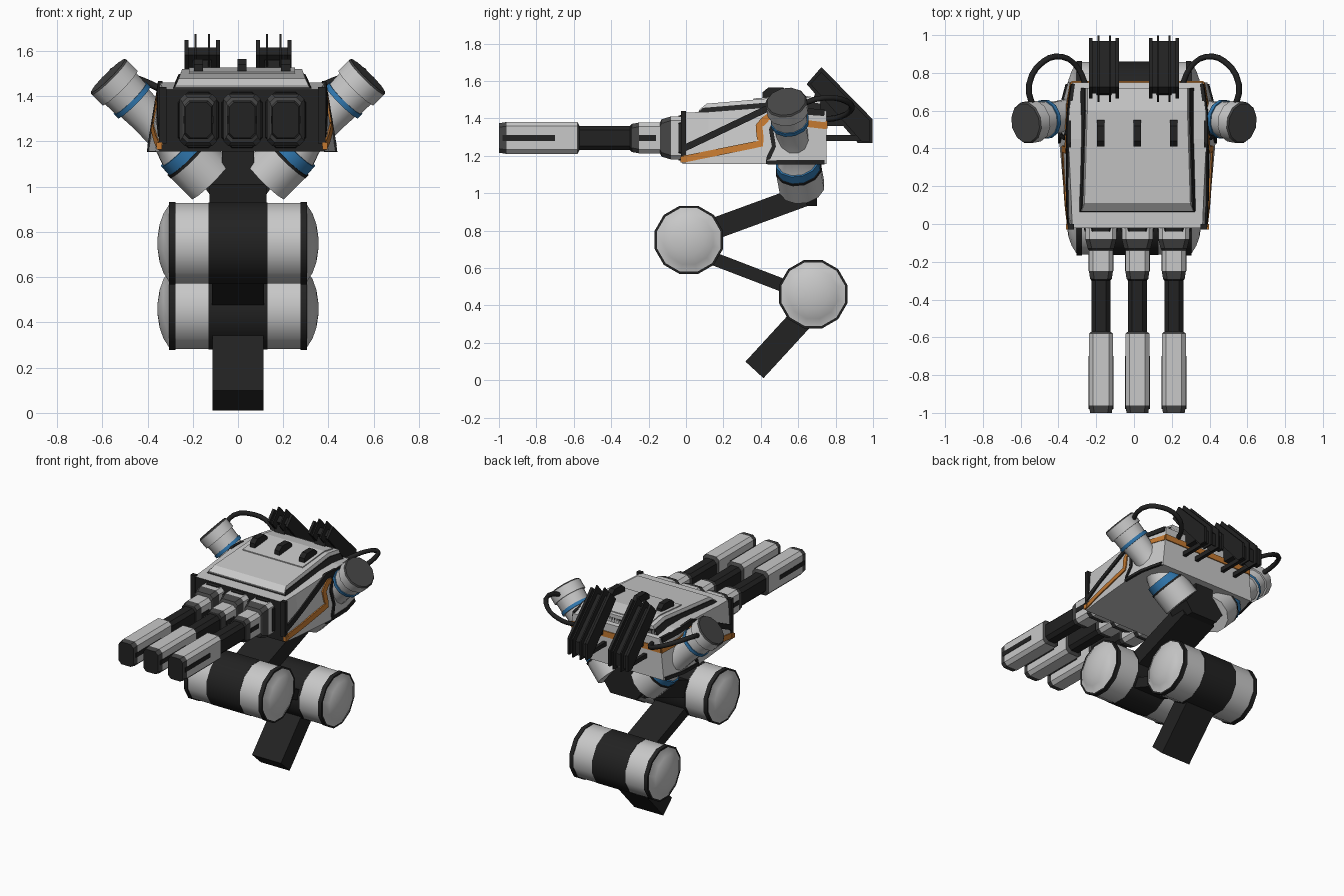
import bpy, bmesh, math
from mathutils import Vector

if "Cube" in bpy.data.objects:
    bpy.data.objects.remove(bpy.data.objects["Cube"])

def material(name, r, g, b):
    m = bpy.data.materials.new(name)
    m.diffuse_color = (r, g, b, 1)
    m.use_nodes = True
    m.node_tree.nodes["Principled BSDF"].inputs["Base Color"].default_value = m.diffuse_color
    return m

LIGHT = material("light grey", 0.58, 0.58, 0.58)
BLACK = material("black", 0.016, 0.016, 0.016)
DARK = material("dark grey", 0.06, 0.06, 0.06)
BLUE = material("blue", 0.03, 0.19, 0.44)
ORANGE = material("orange", 0.55, 0.19, 0.03)
CX = 0.018  # centre line of the gun body

def finish(name, bm, mats, smooth=False):
    bmesh.ops.recalc_face_normals(bm, faces=bm.faces)
    me = bpy.data.meshes.new(name)
    bm.to_mesh(me)
    bm.free()
    for m in mats:
        me.materials.append(m)
    ob = bpy.data.objects.new(name, me)
    bpy.context.collection.objects.link(ob)
    if smooth:
        bpy.ops.object.select_all(action='DESELECT')
        ob.select_set(True)
        bpy.context.view_layer.objects.active = ob
        bpy.ops.object.shade_smooth_by_angle(angle=math.radians(35))
    return ob

def loft(name, rings, mats, seg=None, caps=(0, 0), smooth=False):
    """Skin a list of point rings; seg gives the material index per segment."""
    bm = bmesh.new()
    vs = [[bm.verts.new(p) for p in r] for r in rings]
    n = len(rings[0])
    for k in range(len(vs) - 1):
        for i in range(n):
            j = (i + 1) % n
            f = bm.faces.new((vs[k][i], vs[k][j], vs[k + 1][j], vs[k + 1][i]))
            f.material_index = seg[k] if seg else 0
    for ring, c in ((vs[0], caps[0]), (vs[-1], caps[1])):
        bm.faces.new(ring).material_index = c
    return finish(name, bm, mats, smooth)

def prism(name, pts, x0, x1, mat):
    """Side profile (y, z) extruded along x."""
    return loft(name, [[(x, y, z) for y, z in pts] for x in (x0, x1)], [mat])

def box(name, x, y, z, mat):
    return prism(name, [(y[0], z[0]), (y[1], z[0]), (y[1], z[1]), (y[0], z[1])], x[0], x[1], mat)

def link(name, a, b, thick, half, mat=BLACK):
    """Flat bar between two (y, z) points."""
    a, b = Vector(a), Vector(b)
    d = (b - a).normalized()
    n = Vector((-d.y, d.x)) * thick / 2
    return prism(name, [a + n, b + n, b - n, a - n], -half, half, mat)

def turned(name, a, b, profile, mats, seg, caps, n=12):
    """Turned part along a-b; profile is (distance, radius)."""
    a, b = Vector(a), Vector(b)
    d = (b - a).normalized()
    u = d.cross(Vector((0, 1, 0))).normalized()
    v = d.cross(u)
    ang = [2 * math.pi * (i + 0.5) / n for i in range(n)]
    rings = [[a + d * t + (u * math.cos(q) + v * math.sin(q)) * r for q in ang] for t, r in profile]
    return loft(name, rings, mats, seg, caps, smooth=True)

# ---- leg: two knee drums, links and foot bar
half = [(-.355, .03), (-.347, .085), (-.33, .135), (-.305, .176), (-.305, .189), (-.276, .189),
        (-.276, .184), (-.13, .184), (-.13, .186)]
prof = half + [(-t, r) for t, r in reversed(half)]
hs = [0, 0, 0, 1, 1, 1, 0, 1]
seg = hs + [1] + hs[::-1]
for nm, y, z in (("upper_knee", .015, .75), ("lower_knee", .68, .46)):
    turned(nm, (0, y, z), (1, y, z), prof, [LIGHT, BLACK], seg, (0, 0))
link("upper_link", (.015, .76), (.63, .985), .115, .125)
link("middle_link", (.015, .70), (.68, .445), .07, .115)
link("foot_bar", (.366, .055), (.66, .375), .131, .113)
loft("shoulder_hub", [[(sx * w, sy, z) for sx, sy in ((-1, .53), (1, .53), (1, .70), (-1, .70))]
     for z, w in ((.93, .10), (1.0, .15), (1.10, .07), (1.16, .07))], [BLACK])

# ---- V-shaped arms with end drums, and cables
arm = [(0, .105), (.008, .112), (.075, .112), (.075, .101), (.142, .098), (.142, .104), (.165, .104),
       (.165, .09), (.25, .085), (.40, .088), (.455, .108), (.455, .118), (.505, .120), (.505, .126),
       (.518, .126), (.518, .124), (.652, .124)]
arm_seg = [2, 0, 0, 0, 3, 3, 0, 0, 0, 0, 3, 3, 1, 1, 0, 0]
for s, side in ((-1, "left"), (1, "right")):
    turned(side + "_arm", (s * .575, .535, 1.49), (s * .12, .62, 1.03), arm,
           [LIGHT, BLACK, DARK, BLUE], arm_seg, (2, 0))
    cu = bpy.data.curves.new(side + "_cable", 'CURVE')
    cu.dimensions = '3D'
    cu.bevel_depth = .016
    cu.bevel_resolution = 1
    cu.resolution_u = 3
    path = [(.53, .60, 1.47), (.555, .74, 1.51), (.48, .86, 1.49), (.38, .885, 1.45),
            (.30, .83, 1.41), (.25, .72, 1.39)]
    sp = cu.splines.new('BEZIER')
    sp.bezier_points.add(len(path) - 1)
    for bp, (x, y, z) in zip(sp.bezier_points, path):
        bp.co = (s * x, y, z)
        bp.handle_left_type = bp.handle_right_type = 'AUTO'
    cu.use_fill_caps = True
    cu.materials.append(BLACK)
    bpy.context.collection.objects.link(bpy.data.objects.new(side + "_cable", cu))

# ---- gun body: stations are y, top z, bottom half width, top half width
ST = [(-.02, 1.43, .365, .345), (.12, 1.435, .385, .35), (.45, 1.46, .415, .365),
      (.60, 1.46, .41, .36), (.75, 1.44, .37, .34)]
ZB = 1.155

def side_x(y, z):
    for a, b in zip(ST, ST[1:]):
        if y <= b[0]:
            break
    t = (y - a[0]) / (b[0] - a[0])
    zt, wb, wt = (a[i] + (b[i] - a[i]) * t for i in (1, 2, 3))
    return wb + (wt - wb) * (z - ZB) / (zt - ZB)

loft("gun_body", [[(CX - wb, y, ZB), (CX + wb, y, ZB), (CX + wt, y, zt), (CX - wt, y, zt)]
     for y, zt, wb, wt in ST], [LIGHT, BLACK], caps=(1, 0))

def stripe(name, s, pts, width, mat, lift=.008):
    """Painted ribbon lying on the sloped body side."""
    fine = []
    for (y0, z0), (y1, z1) in zip(pts, pts[1:]):
        fine += [Vector((y0 + (y1 - y0) * k / 4, z0 + (z1 - z0) * k / 4)) for k in range(4)]
    fine.append(Vector(pts[-1]))
    rings = []
    for i, p in enumerate(fine):
        d = (fine[min(i + 1, len(fine) - 1)] - fine[max(i - 1, 0)]).normalized()
        n = Vector((-d.y, d.x)) * width / 2
        rings.append([(CX + s * (side_x(q.x, q.y) + o), q.x, q.y)
                      for q, o in ((p - n, -.01), (p + n, -.01), (p + n, lift), (p - n, lift))])
    loft(name, rings, [mat])

for s, side in ((-1, "left"), (1, "right")):
    stripe(side + "_black_edge", s, [(-.02, 1.235), (.20, 1.34), (.43, 1.45), (.74, 1.43)], .035, BLACK, .009)
    stripe(side + "_rear_frame", s, [(.50, 1.44), (.455, 1.34), (.47, 1.25), (.43, 1.165), (.74, 1.165)],
           .022, BLACK)
    stripe(side + "_orange_stripe", s, [(-.02, 1.18), (.20, 1.225), (.40, 1.265), (.39, 1.36),
           (.44, 1.41), (.58, 1.38), (.75, 1.36)], .036, ORANGE, .007)
    # black front corner posts
    box(side + "_front_post", (CX + s * .335, CX + s * .368), (-.028, .0), (1.19, 1.44), BLACK)
    box(side + "_orange_tip", (CX + s * .355, CX + s * .378), (-.03, .0), (1.165, 1.195), ORANGE)
box("rear_orange_stripe", (CX - .35, CX + .35), (.745, .757), (1.345, 1.385), ORANGE)

# ---- raised roof on a black gasket
def roof(name, w, y0, mat, drop):
    st = [(y0, 1.445, .015), (y0 + .04, 1.478, .03), (.60, 1.52, .045), (.72, 1.50, .045)]
    loft(name, [[(CX - w, y, 1.40), (CX + w, y, 1.40), (CX + w - k, y, z - drop),
                 (CX - w + k, y, z - drop)] for y, z, k in st], [mat])

roof("roof_panel", .31, .07, LIGHT, 0)
roof("roof_gasket", .325, .052, BLACK, .022)
prism("roof_hatch", [(.36, 1.49), (.36, 1.506), (.60, 1.527), (.70, 1.51), (.70, 1.47)],
      CX - .235, CX + .235, LIGHT)
for i in (-1, 0, 1):
    x = CX + i * .193
    prism("roof_lug", [(.41, 1.49), (.41, 1.54), (.44, 1.565), (.52, 1.565), (.55, 1.54), (.55, 1.49)],
          x - .02, x + .02, BLACK)

# ---- three barrels, chamfered sections: y, width, height
BZ = 1.295
SEC = [(.02, .165, .23), (-.08, .165, .23), (-.13, .14, .20), (-.14, .127, .165), (-.25, .127, .165),
       (-.29, .115, .15), (-.30, .10, .13), (-.57, .10, .13), (-.58, .127, .17), (-.96, .127, .17),
       (-1.0, .115, .158)]

def octagon(x, y, w, h, c=.022):
    w, h = w / 2, h / 2
    q = [(w - c, h), (w, h - c), (w, c - h), (w - c, -h)]
    return [(x + a, y, BZ + b) for a, b in q + [(-a, -b) for a, b in q]]

for i in (-1, 0, 1):
    x = CX + i * .193
    loft("barrel", [octagon(x, *s) for s in SEC], [LIGHT, BLACK, DARK],
         [0, 2, 2, 0, 2, 1, 1, 2, 0, 2], (1, 1))
    loft("barrel_collar", [octagon(x, 0, .185, .255, .045), octagon(x, -.04, .175, .24, .045)],
         [BLACK], caps=(0, 0))
    for nm, y in (("barrel_slot", (-.98, -.70)), ("sleeve_slot", (-.25, -.16))):
        box(nm, (x - .066, x + .066), y, (1.28, 1.312), BLACK)

# ---- two slanted rear exhaust packs made of fins
def pack(k):
    """Side profile of a fin, shrunk by k."""
    return [(.645 + k, 1.583), (.724, 1.674 - k * 1.3), (.997 - k * .6, 1.396 - k * .5),
            (.997 - k * .6, 1.267 + k * .4), (.92 + k, 1.267 + k * .4)]

for s in (-1, 1):
    c = s * .158
    prism("exhaust_core", pack(.045), c - .072, c + .072, BLACK)
    for o in (-.07, .07):
        prism("exhaust_plate", pack(.02), c + o - .009, c + o + .009, BLACK)
    for o in (-.03, .03):
        prism("exhaust_fin", pack(0), c + o - .005, c + o + .005, BLACK)
    for o in (-.05, .05):
        box("exhaust_bracket", (c + o - .012, c + o + .012), (.72, .97), (1.28, 1.31), BLACK)
    prism("exhaust_mount", [(.66, 1.45), (.70, 1.56), (.92, 1.36), (.74, 1.36)], c - .04, c + .04, BLACK)
